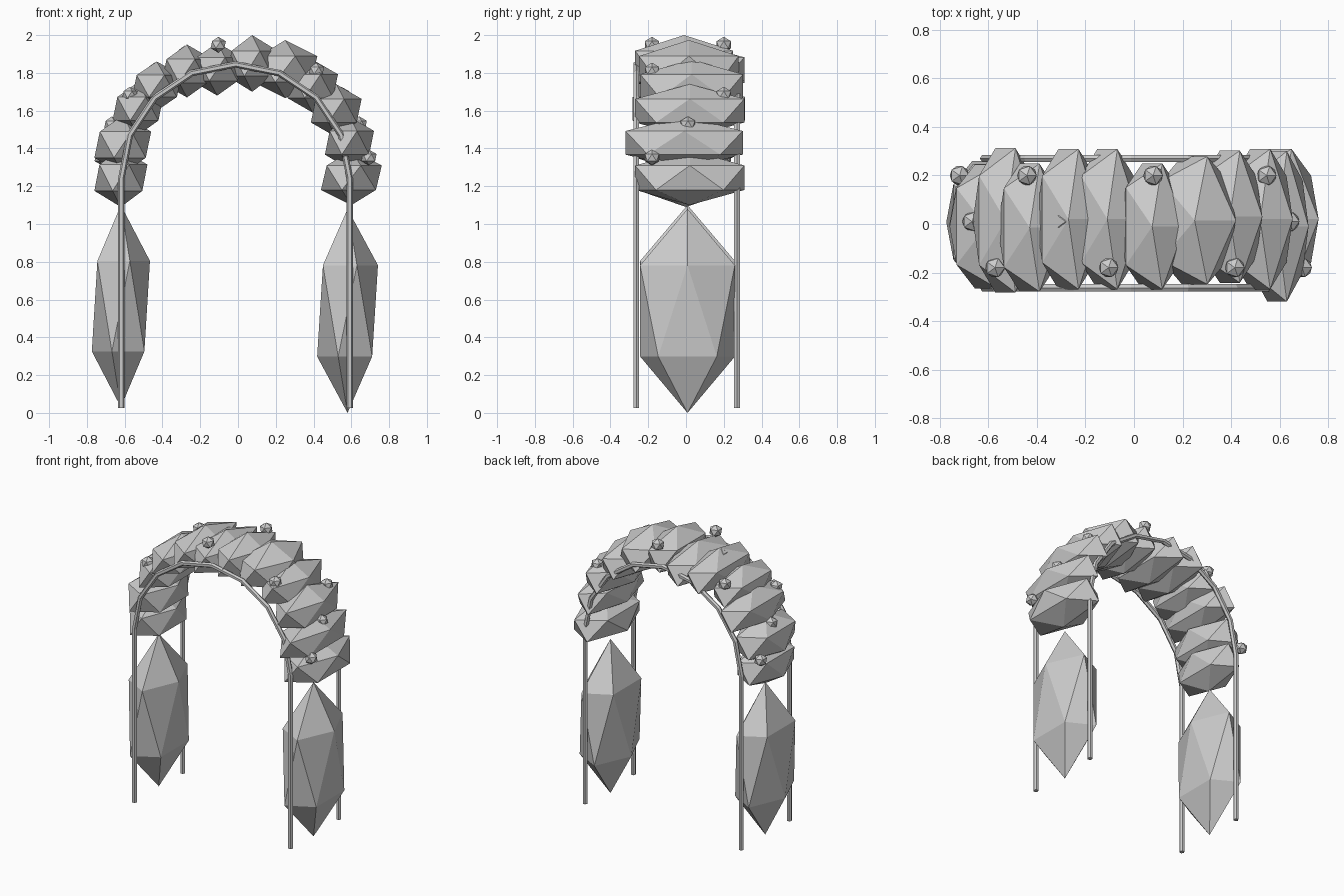
import bpy
from math import cos, sin, pi, radians

cube = bpy.data.objects.get("Cube")
if cube:
    bpy.data.objects.remove(cube, do_unlink=True)

grey = bpy.data.materials.new("plain_grey")
grey.use_nodes = True
colour = (0.6, 0.6, 0.6, 1)
grey.diffuse_color = colour
grey.node_tree.nodes["Principled BSDF"].inputs["Base Color"].default_value = colour

CX, CZ, RADIUS = -0.013, 1.24, 0.605


def clump(name, centre, size):
    """Faceted twenty-sided clump stretched to the given radii."""
    bpy.ops.mesh.primitive_ico_sphere_add(subdivisions=1, radius=1, location=centre)
    obj = bpy.context.object
    obj.name = name
    obj.scale = size
    obj.data.materials.append(grey)
    return obj


# Two hoops: straight legs joined by an eight-segment half circle
def hoop(name, y):
    arc = [pi - pi * i / 8 for i in range(9)]
    points = [(CX + RADIUS * cos(a), y, CZ + RADIUS * sin(a)) for a in arc]
    points = [(CX - RADIUS, y, 0.025)] + points + [(CX + RADIUS, y, 0.025)]
    curve = bpy.data.curves.new(name, "CURVE")
    curve.dimensions = "3D"
    curve.bevel_depth = 0.017
    curve.bevel_resolution = 1
    curve.use_fill_caps = True
    spline = curve.splines.new("POLY")
    spline.points.add(len(points) - 1)
    for p, co in zip(spline.points, points):
        p.co = (*co, 1)
    obj = bpy.data.objects.new(name, curve)
    bpy.context.collection.objects.link(obj)
    curve.materials.append(grey)
    bpy.ops.object.select_all(action="DESELECT")
    obj.select_set(True)
    bpy.context.view_layer.objects.active = obj
    bpy.ops.object.convert(target="MESH")
    for poly in bpy.context.object.data.polygons:
        poly.use_smooth = False


hoop("front_hoop", -0.263)
hoop("back_hoop", 0.27)

# Foliage over the arch: x, y, z, then radii
foliage = [
    (-.62, 0, 1.245, .157, .29, .155),
    (-.61, -.01, 1.42, .168, .30, .155),
    (-.53, .015, 1.61, .15, .35, .14),
    (-.43, -.015, 1.73, .147, .31, .13),
    (-.27, .02, 1.81, .15, .34, .14),
    (-.11, .02, 1.82, .15, .34, .14),
    (.075, -.01, 1.85, .15, .305, .15),
    (.25, .015, 1.82, .19, .31, .154),
    (.395, .03, 1.73, .15, .32, .14),
    (.52, .02, 1.60, .15, .34, .14),
    (.59, -.01, 1.43, .145, .365, .14),
    (.60, .02, 1.245, .18, .34, .145),
]
for i, (x, y, z, rx, ry, rz) in enumerate(foliage):
    clump(f"arch_foliage_{i + 1}", (x, y, z), (rx, ry, rz))

# Tall foliage on each side
clump("right_side_foliage", (-.62, .008, .565), (.172, .295, .535))
clump("left_side_foliage", (.58, .008, .54), (.18, .295, .54))

# Blossoms in three staggered rows
for i in range(12):
    a = radians(171 - 162 * i / 11)
    y = (.20, .01, -.18)[i % 3]
    clump(f"blossom_{i + 1}", (CX + .715 * cos(a), y, CZ + .715 * sin(a)), (.045, .045, .042))
